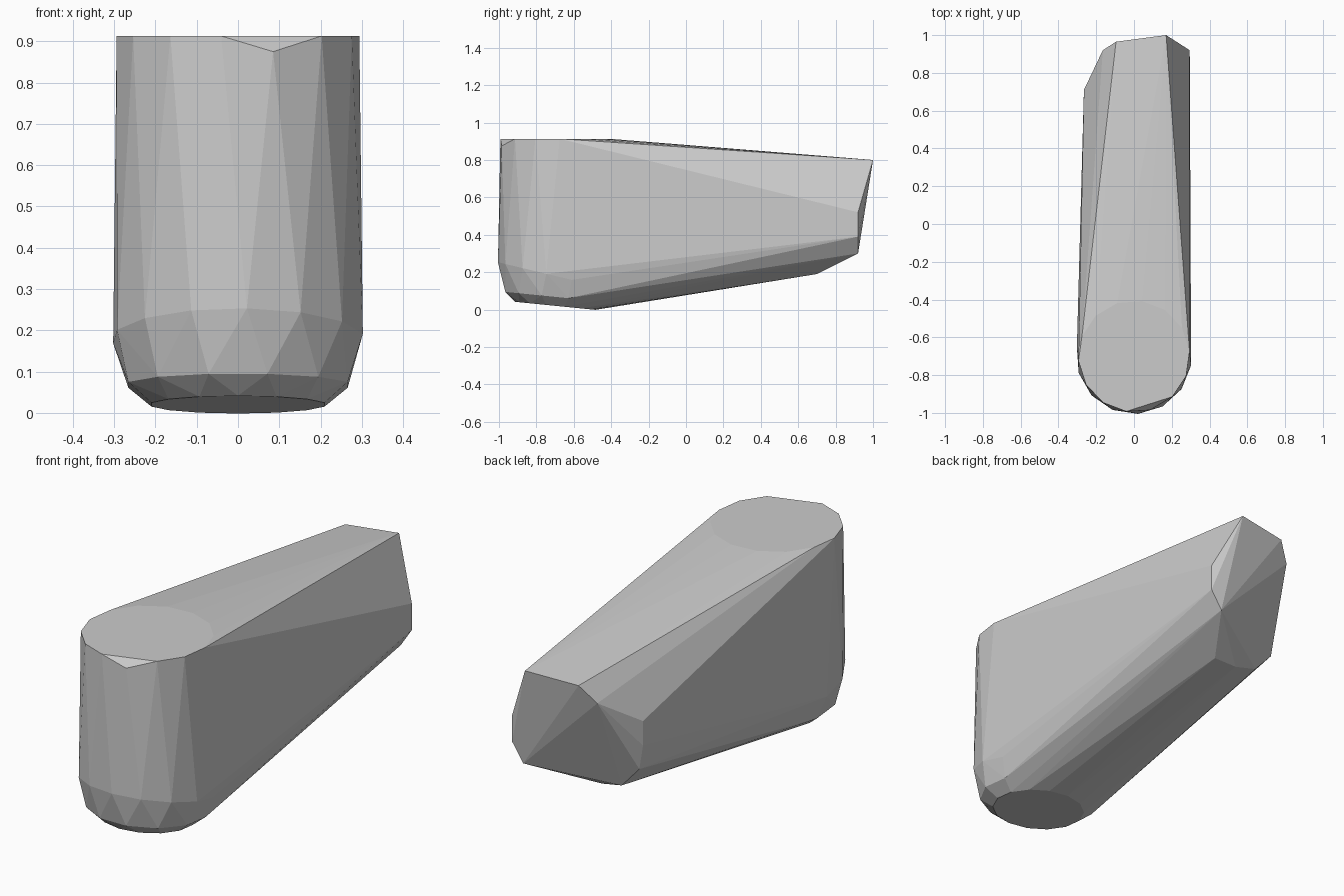
import bpy, bmesh
from math import sin, cos, radians

cube = bpy.data.objects.get("Cube")
if cube:
    bpy.data.objects.remove(cube, do_unlink=True)

grey = bpy.data.materials.new("light grey")
grey.use_nodes = True
colour = (0.6, 0.6, 0.6, 1)
grey.diffuse_color = colour
grey.node_tree.nodes["Principled BSDF"].inputs["Base Color"].default_value = colour


def ring(radius, z, slope, sides, turn=0):
    """Points round the upright rounded front end, tilted along y."""
    points = []
    for i in range(sides):
        a = radians(turn + 360 * i / sides)
        y = -radius * cos(a)
        points.append((radius * sin(a), y - 0.7, z + slope * y))
    return points


# rounded front end: flat top, shoulder, chamfered foot
points = ring(0.295, 0.913, 0, 14, -8)
points.pop(1)
points.append((0.085, -0.985, 0.875))
points += ring(0.306, 0.18, -0.24, 14, 4)
points += ring(0.275, 0.068, -0.1, 12, 15)
points += ring(0.215, 0.02, -0.1, 14)

# narrow tail: top edge, side corners, underside
points += [(0.17, 1.0, 0.80), (-0.095, 0.965, 0.785), (-0.165, 0.92, 0.70)]
points += [(0.295, 0.92, 0.52), (0.295, 0.92, 0.39), (0.235, 0.92, 0.30)]
points += [(-0.265, 0.71, 0.56), (-0.265, 0.71, 0.44), (-0.245, 0.71, 0.32)]
points += [(-0.15, 0.71, 0.215), (-0.037, 0.70, 0.19), (0.09, 0.70, 0.19)]

# wrap the points in one faceted convex body
bm = bmesh.new()
for p in points:
    bm.verts.new(p)
hull = bmesh.ops.convex_hull(bm, input=bm.verts)
loose = [v for v in bm.verts if not v.link_faces]
bmesh.ops.delete(bm, geom=loose, context='VERTS')
bmesh.ops.dissolve_limit(bm, angle_limit=radians(1), verts=bm.verts, edges=bm.edges)
bmesh.ops.recalc_face_normals(bm, faces=bm.faces)

mesh = bpy.data.meshes.new("wedge_body")
bm.to_mesh(mesh)
bm.free()
mesh.materials.append(grey)
body = bpy.data.objects.new("wedge_body", mesh)
bpy.context.collection.objects.link(body)
